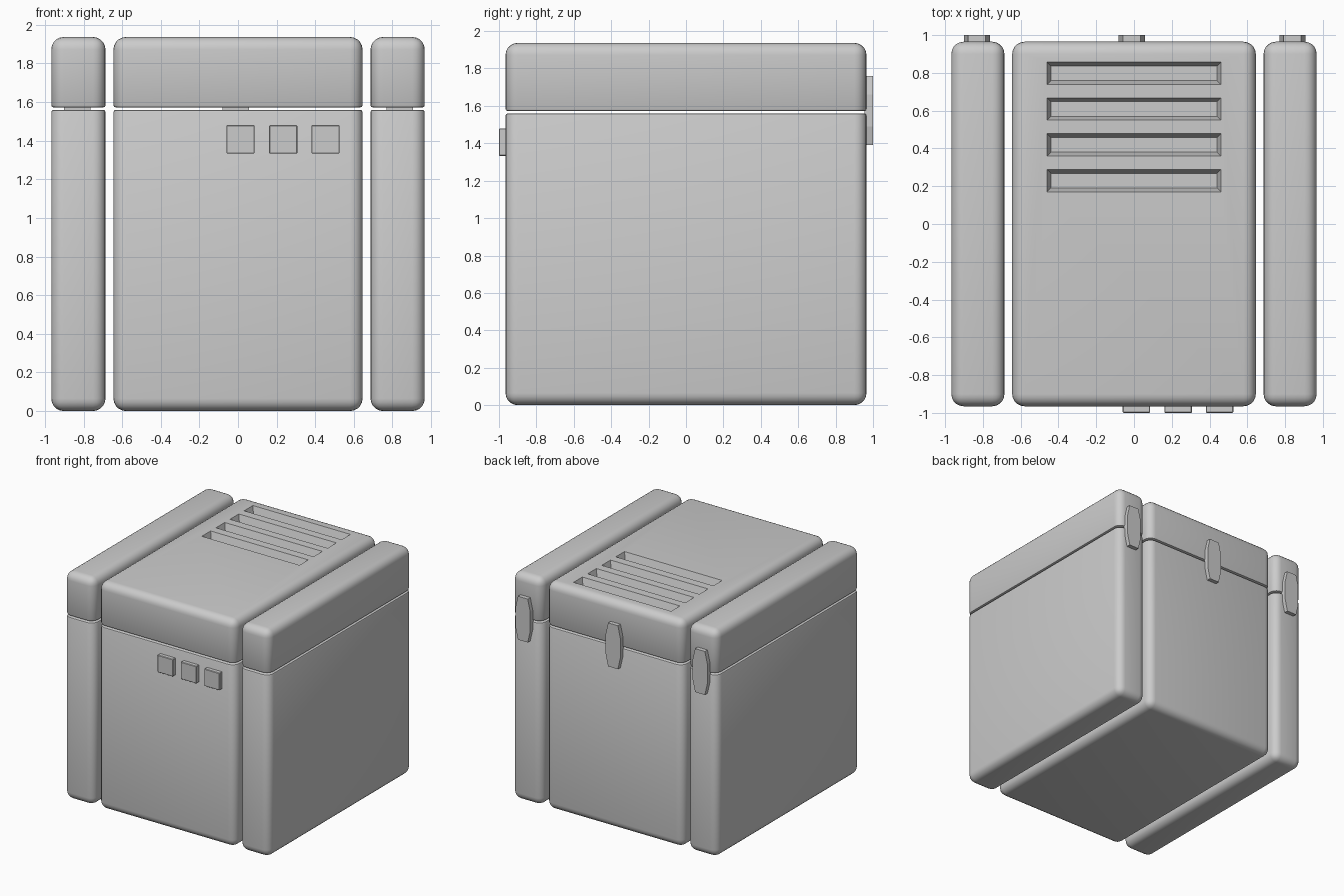
import bpy, bmesh
from mathutils import Vector

if "Cube" in bpy.data.objects:
    bpy.data.objects.remove(bpy.data.objects["Cube"])

R = 0.065                 # outer edge rounding
SPLIT_LO, SPLIT_HI, TOP = 1.56, 1.572, 1.937
DEPTH = 0.965


def finish(name, bm, smooth=True):
    bmesh.ops.recalc_face_normals(bm, faces=bm.faces)
    me = bpy.data.meshes.new(name)
    bm.to_mesh(me)
    bm.free()
    ob = bpy.data.objects.new(name, me)
    bpy.context.collection.objects.link(ob)
    if smooth:
        shade(ob)
    return ob


def shade(ob):
    bpy.ops.object.select_all(action='DESELECT')
    ob.select_set(True)
    bpy.context.view_layer.objects.active = ob
    bpy.ops.object.shade_smooth_by_angle(angle=0.6)


def box_bm(x0, x1, y0, y1, z0, z1):
    bm = bmesh.new()
    bmesh.ops.create_cube(bm, size=1)
    for v in bm.verts:
        v.co = Vector(((x0 + x1) / 2 + v.co.x * (x1 - x0),
                       (y0 + y1) / 2 + v.co.y * (y1 - y0),
                       (z0 + z1) / 2 + v.co.z * (z1 - z0)))
    return bm


def shell(name, x0, x1, z0, z1, seam):
    """Rounded block with only a tiny rounding along the seam plane."""
    bm = box_bm(x0, x1, -DEPTH, DEPTH, z0, z1)

    def seam_edges():
        return [e for e in bm.edges
                if all(abs(v.co.z - seam) < 1e-4 for v in e.verts)]
    rim = seam_edges()
    bmesh.ops.bevel(bm, geom=[e for e in bm.edges if e not in rim], offset=R,
                    segments=5, profile=0.5, affect='EDGES')
    bmesh.ops.bevel(bm, geom=seam_edges(), offset=0.012,
                    segments=2, profile=0.5, affect='EDGES')
    return finish(name, bm)


# Three bodies with their lids
for name, x0, x1 in (("left", -0.967, -0.686), ("middle", -0.645, 0.645),
                     ("right", 0.686, 0.967)):
    shell(name + "_body", x0, x1, 0.0, SPLIT_LO, SPLIT_LO)
    lid = shell(name + "_lid", x0, x1, SPLIT_HI, TOP, SPLIT_HI)
    if name == "middle":
        middle_lid = lid

# Vent slots sunk into the middle lid, with tapered walls
VENT_D = 0.06
cut = bmesh.new()
for i in range(4):
    yc = 0.798 - i * 0.1895
    rings = []
    for z, inset in ((TOP - VENT_D, 0.02), (TOP, 0.0), (TOP + 0.05, 0.0)):
        hx, hy = 0.46 - inset, 0.059 - inset
        rings.append([cut.verts.new((sx * hx, yc + sy * hy, z))
                      for sx, sy in ((-1, -1), (1, -1), (1, 1), (-1, 1))])
    cut.faces.new(rings[0])
    cut.faces.new(rings[-1])
    for a, b in zip(rings, rings[1:]):
        for k in range(4):
            n = (k + 1) % 4
            cut.faces.new((a[k], a[n], b[n], b[k]))
cutter = finish("vent_cutter", cut, smooth=False)
cutter.hide_render = True
mod = middle_lid.modifiers.new("vents", 'BOOLEAN')
mod.operation = 'DIFFERENCE'
mod.solver = 'EXACT'
mod.object = cutter
bpy.context.view_layer.objects.active = middle_lid
bpy.ops.object.modifier_apply(modifier=mod.name)
bpy.data.objects.remove(cutter)
shade(middle_lid)

# Square buttons on the front
for i, xc in enumerate((0.013, 0.234, 0.453)):
    bm = box_bm(xc - 0.073, xc + 0.073, -1.0, -0.94, 1.333, 1.48)
    bmesh.ops.bevel(bm, geom=bm.edges[:], offset=0.004, segments=1,
                    affect='EDGES')
    finish(f"button_{i + 1}", bm, smooth=False)

# Six-sided hinges across the seam at the back
for side, xc in (("left", -0.832), ("middle", -0.012), ("right", 0.838)):
    bm = bmesh.new()
    outline = ((-0.046, 1.39), (0.046, 1.39), (0.069, 1.49), (0.069, 1.66),
               (0.046, 1.76), (-0.046, 1.76), (-0.069, 1.66), (-0.069, 1.49))
    face = bm.faces.new([bm.verts.new((xc + x, 0.955, z)) for x, z in outline])
    ext = bmesh.ops.extrude_face_region(bm, geom=[face])
    for v in ext["geom"]:
        if isinstance(v, bmesh.types.BMVert):
            v.co.y = 1.0
    if not any(f.normal.y < -0.9 for f in bm.faces) and face.is_valid is False:
        bmesh.ops.holes_fill(bm, edges=bm.edges)
    finish(side + "_hinge", bm, smooth=False)
